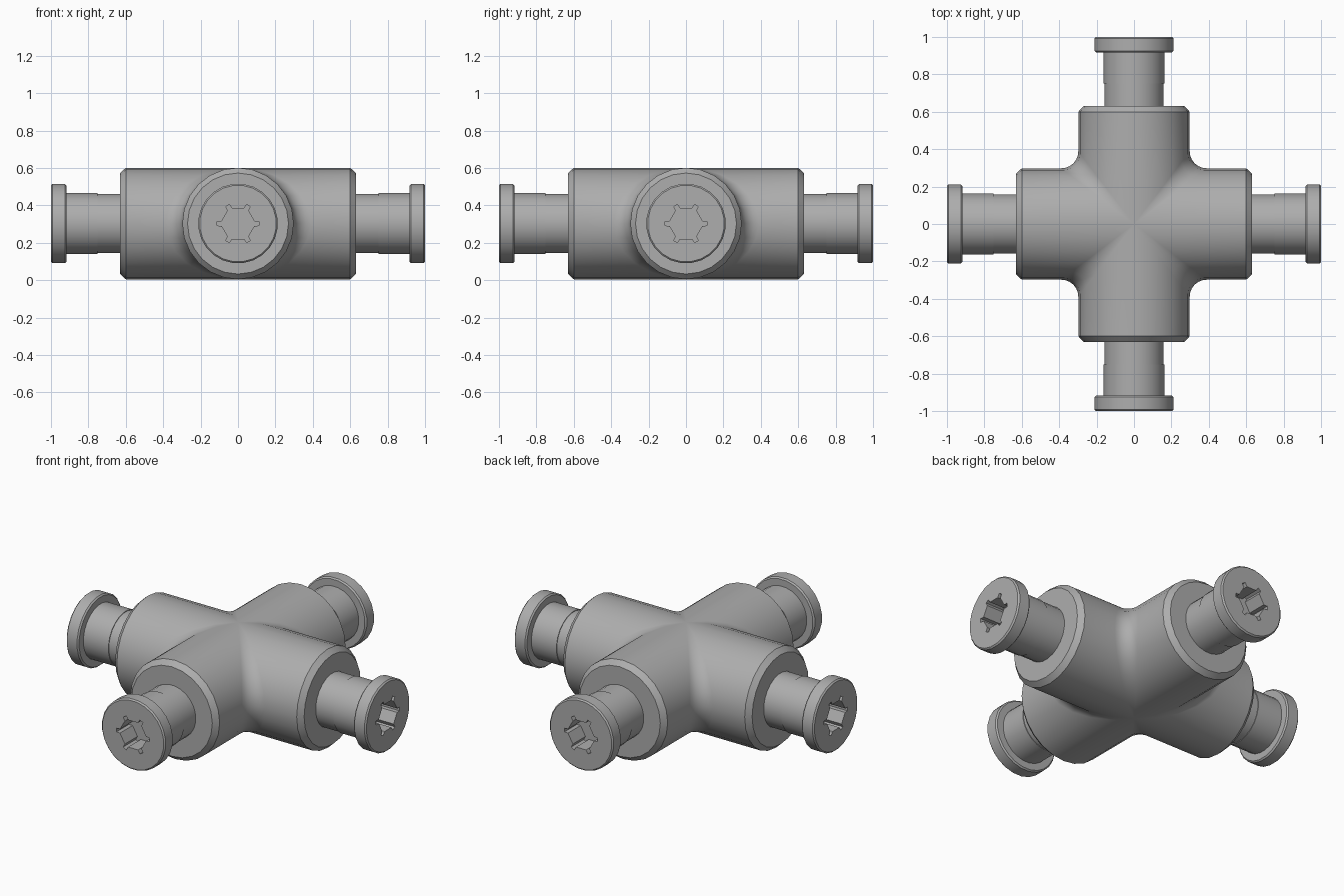
import bpy, bmesh, math
from math import sin, cos, pi, radians

if "Cube" in bpy.data.objects:
    bpy.data.objects.remove(bpy.data.objects["Cube"], do_unlink=True)

SIDES = 24
AXIS_Z = 0.303          # height of the arm axes
R = 0.298               # arm radius
FILLET = 0.09           # fillet radius where the arms meet

grey = bpy.data.materials.new("mid grey")
grey.use_nodes = True
grey.diffuse_color = (0.42, 0.42, 0.42, 1)
grey.node_tree.nodes["Principled BSDF"].inputs["Base Color"].default_value = (0.42, 0.42, 0.42, 1)


def finish(name, bm):
    bmesh.ops.remove_doubles(bm, verts=bm.verts, dist=1e-5)
    bmesh.ops.dissolve_degenerate(bm, edges=bm.edges, dist=1e-5)
    bmesh.ops.recalc_face_normals(bm, faces=bm.faces)
    mesh = bpy.data.meshes.new(name)
    bm.to_mesh(mesh)
    bm.free()
    mesh.materials.append(grey)
    obj = bpy.data.objects.new(name, mesh)
    bpy.context.collection.objects.link(obj)
    obj.location.z = AXIS_Z
    bpy.ops.object.select_all(action="DESELECT")
    obj.select_set(True)
    bpy.context.view_layer.objects.active = obj
    bpy.ops.object.shade_smooth_by_angle(angle=radians(30))
    return obj


def loft(bm, rows, closed=False):
    """Skin quads between successive rows of points."""
    rows = [[bm.verts.new(p) for p in row] for row in rows]
    n = len(rows[0])
    for a, b in zip(rows, rows[1:]):
        for i in range(n if closed else n - 1):
            j = (i + 1) % n
            bm.faces.new((a[i], a[j], b[j], b[i]))
    return rows


# Cross body: each row is one quadrant's plan outline at one height
def quadrant_row(theta, turn):
    w, z = R * cos(theta), R * sin(theta)
    f = FILLET * w / R
    k = 0.27 / R
    half = [(0.63, w * k, z * k), (0.6, w, z)]
    arc = [(w + f * (1 - sin(a)), w + f * (1 - cos(a)), z)
           for a in (i * pi / 12 for i in range(7))]
    path = half + arc + [(y, x, h) for x, y, h in reversed(half)]
    c, s = round(cos(turn)), round(sin(turn))
    return [(x * c - y * s, x * s + y * c, h) for x, y, h in path]


bm = bmesh.new()
for q in range(4):
    loft(bm, [quadrant_row(-pi / 2 + pi * i / (SIDES // 2), q * pi / 2)
              for i in range(SIDES // 2 + 1)])
bmesh.ops.remove_doubles(bm, verts=bm.verts, dist=1e-5)
# Flat end discs of the arms
bmesh.ops.holes_fill(bm, edges=[e for e in bm.edges if e.is_boundary], sides=0)
finish("cross_body", bm)


# Pin along +x: (x, radius) profile from the body out to the flange face
PROFILE = [(0.61, 0.160), (0.75, 0.160), (0.75, 0.164), (0.917, 0.164),
           (0.917, 0.205), (0.925, 0.213), (0.992, 0.213), (1.0, 0.205)]
# One lobe of the six-point socket: (angle offset, radius)
LOBE = [(-8, 0.088), (-6, 0.112), (6, 0.112), (8, 0.088)]
SOCKET_DEPTH = 0.12


def ring(x, r):
    return [(x, r * cos(a), r * sin(a))
            for a in (2 * pi * (i - 1.5) / SIDES for i in range(SIDES))]


def star(x):
    return [(x, r * cos(radians(60 * k + d)), r * sin(radians(60 * k + d)))
            for k in range(6) for d, r in LOBE]


def pin(name, turn):
    bm = bmesh.new()
    rows = loft(bm, [ring(x, r) for x, r in PROFILE] + [star(1.0), star(1.0 - SOCKET_DEPTH)],
                closed=True)
    bm.faces.new(rows[0])       # inner end
    bm.faces.new(rows[-1])      # socket floor
    obj = finish(name, bm)
    obj.rotation_euler.z = turn


for i, side in enumerate(("left", "back", "right", "front")):
    pin(side + "_pin", i * pi / 2)
